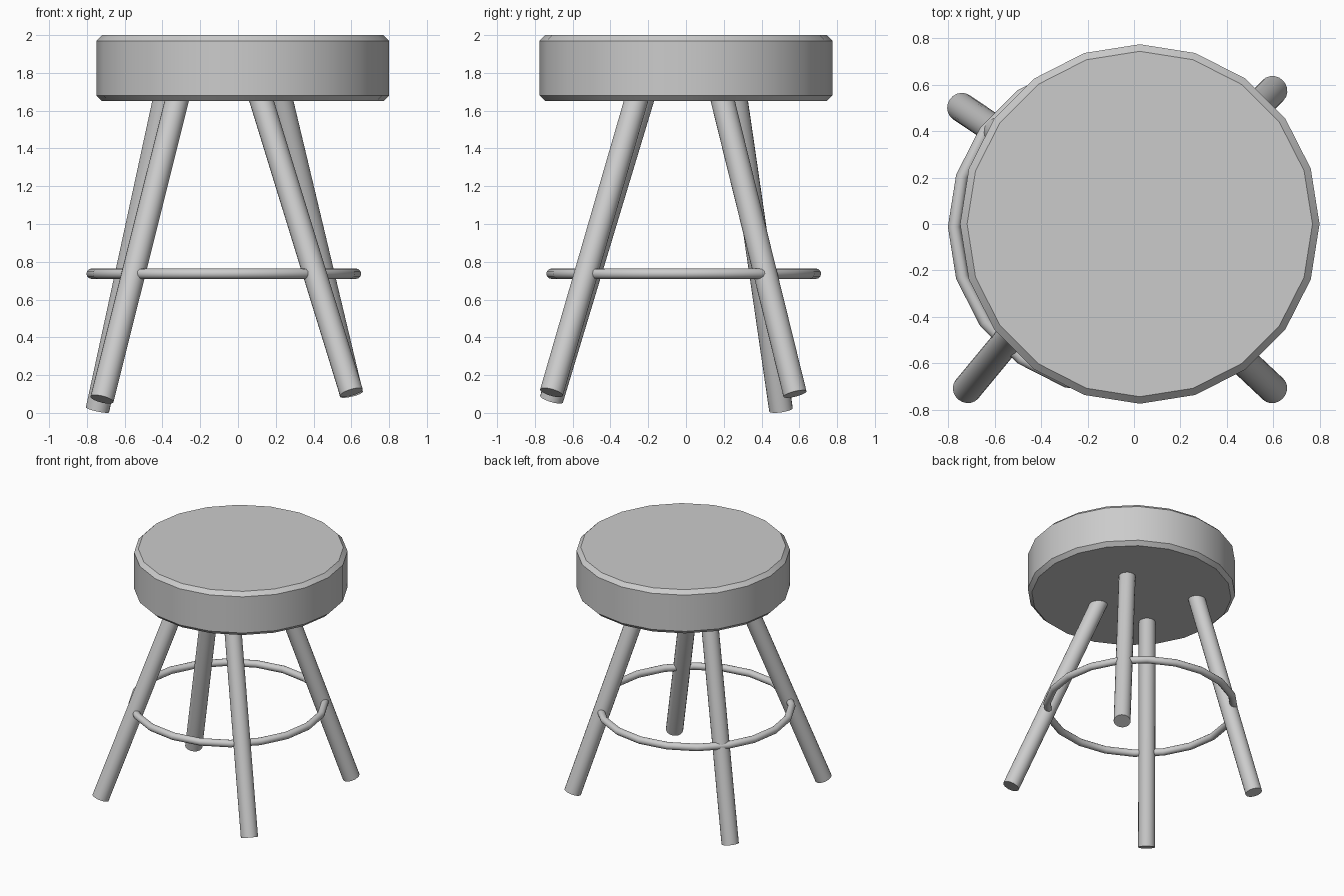
import bpy, math
from mathutils import Vector

if "Cube" in bpy.data.objects:
    bpy.data.objects.remove(bpy.data.objects["Cube"])


def smooth(angle=30):
    bpy.ops.object.shade_smooth_by_angle(angle=math.radians(angle))


def leg(name, foot, top, radius=0.063, sink=0.05):
    """Round leg from foot centre to a point slightly inside the seat."""
    foot, top = Vector(foot), Vector(top)
    axis = (top - foot).normalized()
    top += axis * sink
    bpy.ops.mesh.primitive_cylinder_add(
        vertices=20, radius=radius, depth=(top - foot).length,
        location=(foot + top) / 2,
        rotation=axis.to_track_quat('Z', 'Y').to_euler())
    bpy.context.object.name = name
    smooth()


# Seat: 20-sided disc with chamfered rims, a vertex pointing along +x
bpy.ops.mesh.primitive_cylinder_add(vertices=20, radius=0.775, depth=0.35,
                                    location=(0.025, 0, 1.825),
                                    rotation=(0, 0, math.pi / 2))
seat = bpy.context.object
seat.name = "seat"
bevel = seat.modifiers.new("rim_chamfer", 'BEVEL')
bevel.width = 0.03
bevel.segments = 1
bevel.limit_method = 'ANGLE'
bevel.angle_limit = math.radians(40)
bpy.ops.object.modifier_apply(modifier=bevel.name)
smooth()

# Four splayed legs, each at its own slightly uneven angle
leg("front_left_leg", (-0.72, -0.712, 0.072), (-0.325, -0.235, 1.65))
leg("front_right_leg", (0.60, -0.712, 0.108), (0.125, -0.265, 1.65))
leg("back_left_leg", (-0.744, 0.503, 0.016), (-0.39, 0.265, 1.65))
leg("back_right_leg", (0.60, 0.577, 0.10), (0.23, 0.195, 1.65))

# Foot ring passing through the legs
bpy.ops.mesh.primitive_torus_add(major_segments=20, minor_segments=12,
                                 major_radius=0.70, minor_radius=0.0275,
                                 location=(-0.075, -0.012, 0.737))
bpy.context.object.name = "foot_ring"
smooth(35)
